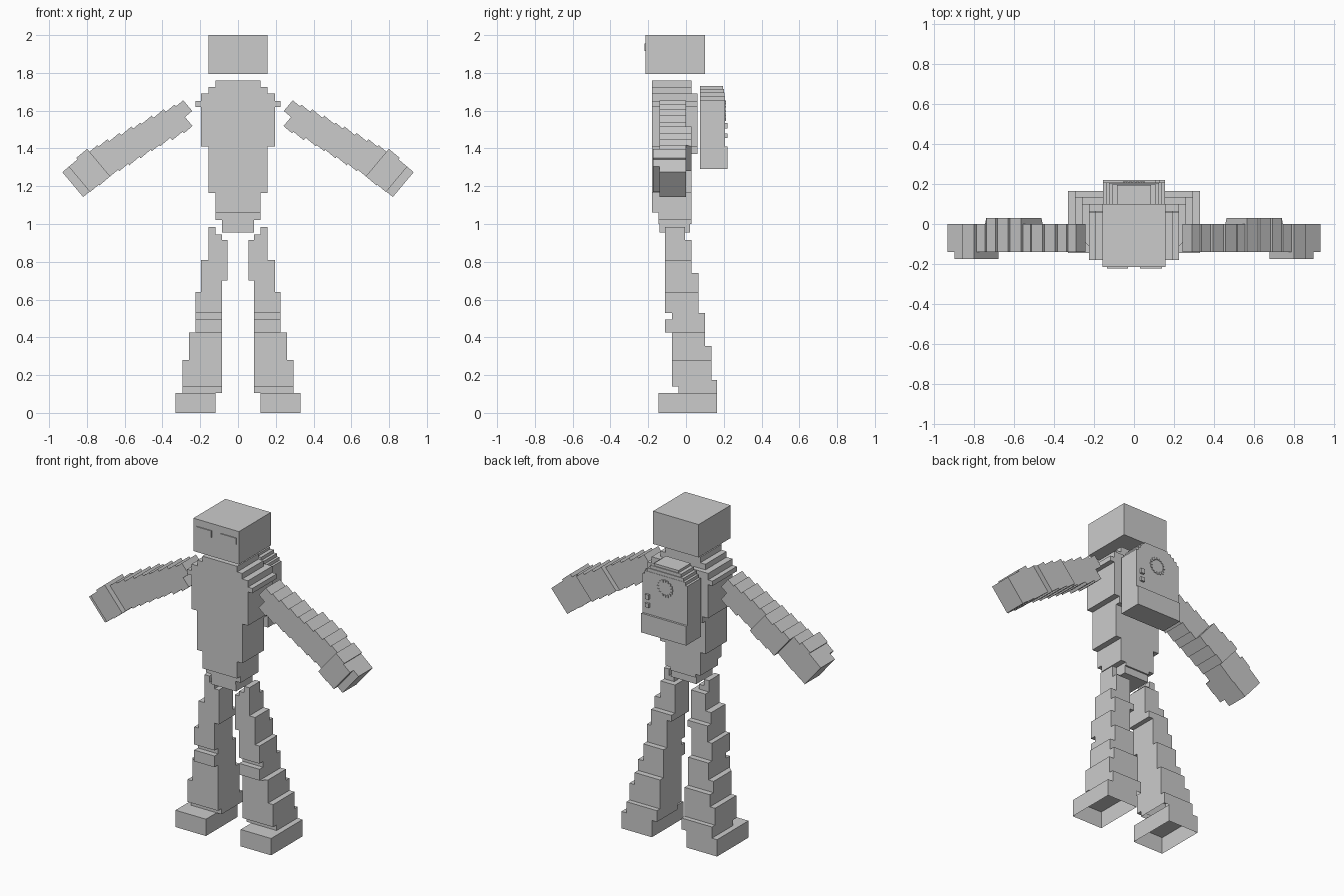
import bpy, bmesh, math
from mathutils import Matrix, Vector


def make(name, bm, matrix=None):
    if matrix:
        bm.transform(matrix)
    bmesh.ops.recalc_face_normals(bm, faces=bm.faces)
    me = bpy.data.meshes.new(name)
    bm.to_mesh(me)
    bm.free()
    ob = bpy.data.objects.new(name, me)
    bpy.context.collection.objects.link(ob)
    return ob


def stack(name, rows, matrix=None, bottom=True):
    """Stepped block: rows of (z0, z1, x0, x1, y0, y1) listed upwards, joined by flat ledges."""
    bm = bmesh.new()
    rings = []
    for z0, z1, x0, x1, y0, y1 in rows:
        for z in (z0, z1):
            rings.append([bm.verts.new((x, y, z)) for x, y in
                          ((x0, y0), (x1, y0), (x1, y1), (x0, y1))])
    for a, b in zip(rings, rings[1:]):
        for i in range(4):
            j = (i + 1) % 4
            bm.faces.new((a[i], a[j], b[j], b[i]))
    if bottom:
        bm.faces.new(rings[0][::-1])
    bm.faces.new(rings[-1])
    return make(name, bm, matrix)


def boxes(name, specs):
    """Several small boxes in one object: (x0, x1, y0, y1, z0, z1)."""
    bm = bmesh.new()
    for x0, x1, y0, y1, z0, z1 in specs:
        m = Matrix.Translation(((x0 + x1) / 2, (y0 + y1) / 2, (z0 + z1) / 2))
        bmesh.ops.create_cube(bm, size=1, matrix=m @ Matrix.Diagonal((x1 - x0, y1 - y0, z1 - z0, 1)))
    return make(name, bm)


# Head and brow marks
stack("head", [(1.795, 2.0, -.157, .157, -.215, .10)])
boxes("eyes", [b for x0, x1 in ((-.135, -.03), (.03, .14)) for b in
               ((x0, x1, -.221, -.215, 1.947, 1.956), (x1 - .009, x1, -.221, -.215, 1.915, 1.947))])

# Torso, widening in steps to the shoulders
torso = [(.955, 1.0, .085, -.14, .02), (1.0, 1.02, .085, -.145, .03), (1.02, 1.06, .12, -.145, .03),
         (1.06, 1.165, .12, -.18, .03), (1.165, 1.37, .157, -.18, .03), (1.37, 1.41, .157, -.18, .06),
         (1.41, 1.62, .195, -.18, .06), (1.62, 1.65, .225, -.18, .06), (1.65, 1.69, .195, -.18, .06),
         (1.69, 1.725, .155, -.18, .03), (1.725, 1.76, .12, -.18, .03)]
stack("torso", [(a, b, -w, w, y0, y1) for a, b, w, y0, y1 in torso])

# Backpack with a lower pocket and stepped top
pack = [(1.29, 1.41, .155, .22), (1.41, 1.655, .155, .207), (1.655, 1.675, .14, .207),
        (1.675, 1.695, .125, .205), (1.695, 1.715, .107, .20), (1.715, 1.73, .085, .195)]
stack("backpack", [(a, b, -w, w, .075, y) for a, b, w, y in pack])
boxes("backpack_clips", [(.105, .13, .207, .22, 1.455, 1.48), (.105, .13, .207, .22, 1.505, 1.535)])
ring = []
for i in range(16):
    t = math.tau * i / 16
    x, z = .047 * math.cos(t), 1.6 + .047 * math.sin(t)
    ring.append((x - .007, x + .007, .207, .211, z - .007, z + .007))
boxes("backpack_ring", ring)

# Legs and hollow feet
leg = [(.105, .14, .085, .295, -.04, .165), (.14, .175, .085, .295, -.075, .165),
       (.175, .28, .085, .295, -.075, .135), (.28, .355, .085, .26, -.075, .135),
       (.355, .425, .085, .26, -.075, .10), (.425, .495, .085, .225, -.11, .10),
       (.495, .53, .085, .225, -.075, .10), (.53, .64, .085, .225, -.11, .065),
       (.64, .70, .085, .195, -.11, .065), (.70, .74, .055, .195, -.11, .065),
       (.74, .81, .055, .195, -.11, .03), (.81, .88, .055, .155, -.11, .03),
       (.88, .915, .055, .155, -.11, .03), (.915, .945, .085, .155, -.11, -.005),
       (.945, .985, .12, .155, -.11, -.005)]
# Arm steps along the sloping limb: (along0, along1, low, high, front, back)
arm = [(0, .05, -.074, 0, -.14, 0), (.05, .11, -.136, .012, -.14, 0), (.11, .18, -.125, .03, -.14, 0),
       (.18, .25, -.108, .045, -.14, 0), (.25, .30, -.10, .055, -.14, 0), (.30, .37, -.09, .07, -.14, .03),
       (.37, .44, -.08, .085, -.14, .03), (.44, .50, -.07, .10, -.14, .03), (.50, .555, -.06, .11, -.14, 0),
       (.555, .63, -.06, .13, -.175, 0), (.63, .69, -.055, .12, -.175, 0), (.69, .735, -.052, .12, -.14, -.0)]
c, s = math.cos(math.radians(40)), math.sin(math.radians(40))
# local x = across the limb, local z = along it
arm_matrix = Matrix(((s, 0, c, .29), (0, 1, 0, 0), (c, 0, -s, 1.655), (0, 0, 0, 1)))
for side, sign in (("right", 1), ("left", -1)):
    flip = Matrix.Diagonal((sign, 1, 1, 1))
    stack(side + "_leg", leg, flip, bottom=False)
    stack(side + "_foot", [(0, .105, .12, .33, -.145, .165)], flip, bottom=False)
    stack(side + "_arm", arm, flip @ arm_matrix)
